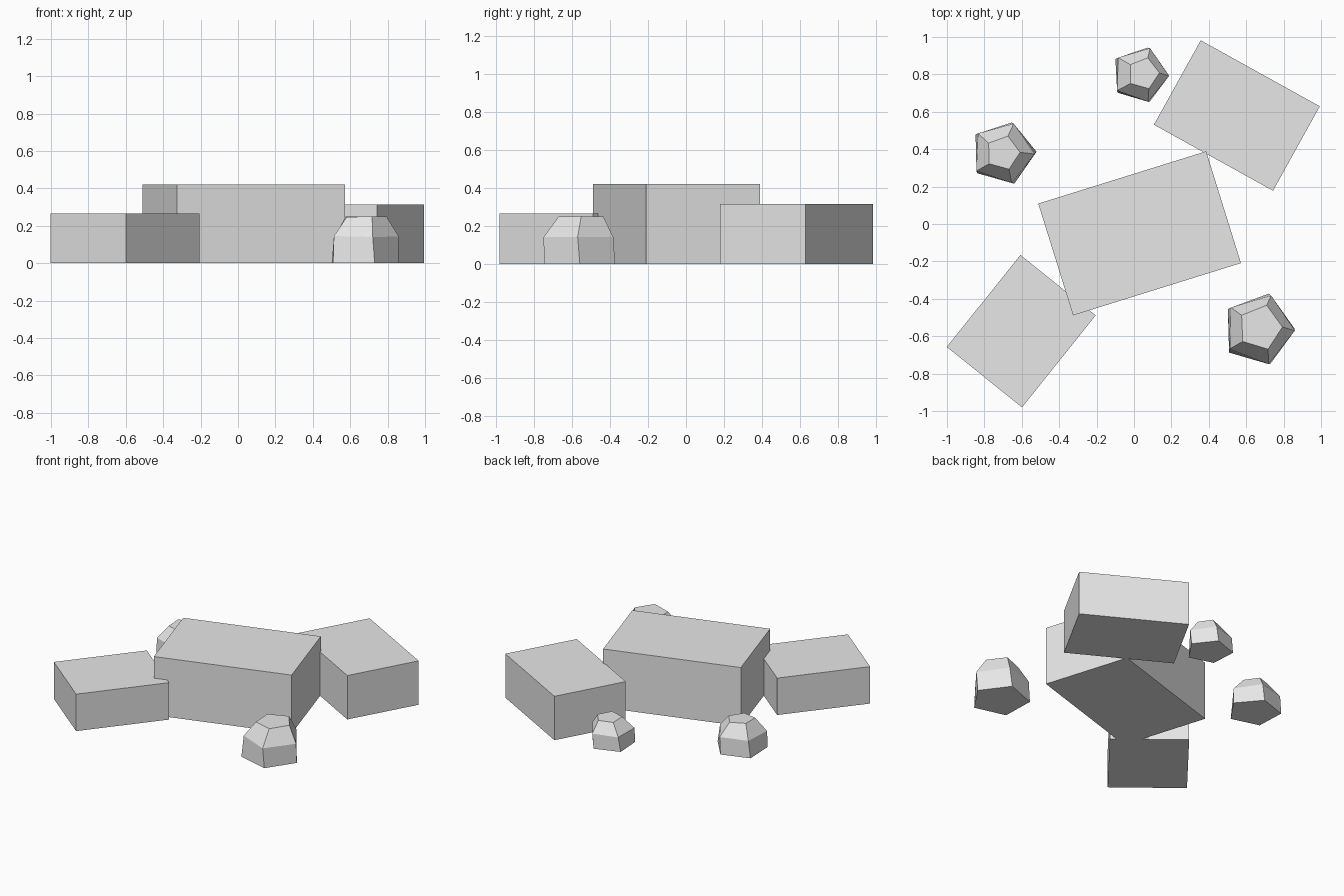
import bpy
import bmesh
import random
from math import cos, sin, radians, tau
from mathutils import Matrix, Vector

if "Cube" in bpy.data.objects:
    bpy.data.objects.remove(bpy.data.objects["Cube"], do_unlink=True)

GREY = (0.8, 0.8, 0.8, 1.0)
stone = bpy.data.materials.new("stone_grey")
stone.use_nodes = True
stone.diffuse_color = GREY
stone.node_tree.nodes["Principled BSDF"].inputs["Base Color"].default_value = GREY


def finish(name, bm, location, angle=0.0):
    """Turn a bmesh into a flat-shaded stone object."""
    bmesh.ops.recalc_face_normals(bm, faces=bm.faces)
    mesh = bpy.data.meshes.new(name)
    bm.to_mesh(mesh)
    bm.free()
    mesh.materials.append(stone)
    obj = bpy.data.objects.new(name, mesh)
    obj.location = (*location, 0)
    obj.rotation_euler.z = radians(angle)
    bpy.context.collection.objects.link(obj)


def block(name, location, length, width, height, angle):
    """Box standing on the ground, turned about the vertical."""
    bm = bmesh.new()
    bmesh.ops.create_cube(bm, size=1)
    bmesh.ops.translate(bm, vec=(0, 0, 0.5), verts=bm.verts)
    bmesh.ops.scale(bm, vec=(length, width, height), verts=bm.verts)
    finish(name, bm, location, angle)


def boulder(name, location, radius, height, top, lean, seed):
    """Five-sided rock: foot, shoulder and crown rings, slightly uneven."""
    rng = random.Random(seed)
    bm = bmesh.new()
    rings = []
    # ring radius, height, twist in degrees, sideways shift
    for size, level, twist, shift in ((1, 0, 2, 0), (0.96, 0.56, -2, 0.2), (top, 0.98, 2, 1)):
        ring = []
        for i in range(5):
            a = tau * i / 5 + radians(twist)
            r = radius * size * rng.uniform(0.97, 1.03)
            z = height * level * rng.uniform(0.98, 1.02)
            ring.append(bm.verts.new((r * cos(a) + lean[0] * shift,
                                      r * sin(a) + lean[1] * shift, z)))
        rings.append(ring)
    for low, high in zip(rings, rings[1:]):
        for i in range(5):
            j = (i + 1) % 5
            bm.faces.new((low[i], low[j], high[j], high[i]))
    bm.faces.new(rings[0][::-1])
    bm.faces.new(rings[-1])
    finish(name, bm, location)


# Large stone slabs
block("centre_block", (0.03, -0.05), 0.94, 0.626, 0.42, 17.3)
block("back_left_block", (0.55, 0.58), 0.728, 0.516, 0.315, -29)
block("front_right_block", (-0.603, -0.573), 0.516, 0.63, 0.265, -38.7)

# Small boulders
boulder("front_left_boulder", (0.665, -0.565), 0.197, 0.255, 0.62, (0.01, 0.01), 1)
boulder("right_boulder", (-0.7, 0.38), 0.174, 0.215, 0.54, (0, 0), 2)
boulder("back_boulder", (0.03, 0.795), 0.155, 0.185, 0.55, (0.02, 0.01), 3)
